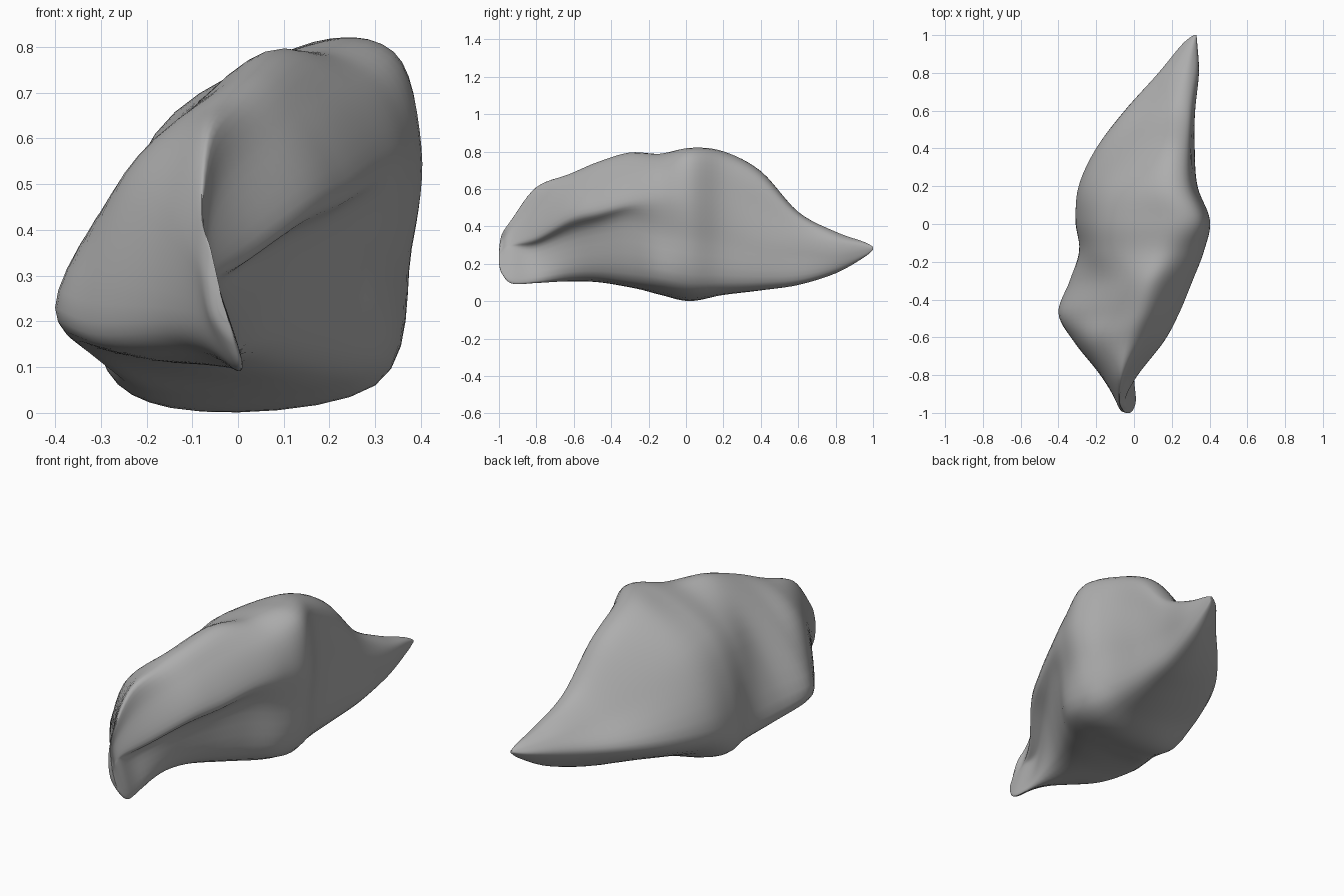
import bpy
import bmesh
import math
from mathutils import Vector

STEPS = 6

# Remove the default object
cube = bpy.data.objects.get("Cube")
if cube:
    bpy.data.objects.remove(cube, do_unlink=True)

# Rails run front to back through these stations (hundredths of a unit)
stations = [-93, -80, -62, -47, -30, -14, 2, 20, 40, 60, 80]


def rail(xs, zs):
    return [Vector((x, y, z)) / 100 for x, y, z in zip(xs, stations, zs)]


ridge = rail([-8, -7, -4, 1, 6, 11, 14, 11, 15, 20, 26],
             [44, 61, 68, 74, 79, 78, 80, 78, 68, 47, 37])
shoulder = rail([-7, -3, 8, 15, 22, 29, 34, 28, 28, 29, 31],
                [38, 50, 60, 66, 71, 74, 79, 77, 66, 46, 36])
brow = rail([-5, 2, 16, 24, 31, 37, 40, 33, 31, 32, 34],
            [31, 35, 45, 49, 54, 57, 58, 56, 48, 37, 32])
crease = rail([-4, -3, 7, 16, 26, 34, 38, 33, 32, 32, 34],
              [27, 28, 35, 39, 42, 38, 36, 33, 28, 25, 24])
chine = rail([1, 0, 1, 7, 18, 29, 30, 28, 28, 29, 31],
             [11, 11, 13, 13, 11, 9, 6, 7, 8, 10, 16])
keel = rail([-2, -6, -19, -24, -20, -14, -14, -2, 6, 13, 23],
            [11, 12, 12, 12, 9, 4, 1, 5, 8, 11, 16])
edge = rail([-8, -17, -32, -40, -34, -29, -31, -29, -20, -5, 13],
            [20, 20, 20, 23, 19, 16, 18, 21, 23, 24, 25])
flank = rail([-10, -16, -24, -24, -17, -18, -18, -16, -6, 7, 18],
             [34, 44, 52, 52, 57, 59, 61, 57, 48, 37, 33])
rails = [ridge, shoulder, brow, crease, chine, keel, edge, flank]
sections = [list(points) for points in zip(*rails)]


def shrink(section, goal, y, amount):
    """Copy a section, drawn in towards a goal point at a new depth."""
    result = []
    for point in section:
        moved = point.lerp(goal, amount)
        moved.y = y
        result.append(moved)
    return result


# Rounded front fin and rear tip
fin = Vector((-0.03, -1, 0.23))
tip = Vector((0.33, 1, 0.285))
front, back = sections[0], sections[-1]
sections.insert(0, shrink(front, fin, -0.985, 0.4))
sections.insert(0, shrink(front, fin, -1, 0.8))
sections.append(shrink(back, tip, 0.95, 0.62))
sections.append(shrink(back, tip, 1, 0.93))


def spline(points, closed):
    """Points along a smooth curve through the given ones."""
    count = len(points)

    def pick(i):
        return points[i % count if closed else max(0, min(count - 1, i))]

    result = []
    for i in range(count if closed else count - 1):
        a, b, c, d = (pick(i + k) for k in (-1, 0, 1, 2))
        for step in range(STEPS):
            t = step / STEPS
            start, end = (c - a) / 2, (d - b) / 2
            result.append(b + start * t
                          + (3 * (c - b) - 2 * start - end) * t ** 2
                          + (2 * (b - c) + start + end) * t ** 3)
    if not closed:
        result.append(points[-1].copy())
    return result


# Loft: smooth every rail lengthwise, then every section around
long_rails = [spline(list(points), False) for points in zip(*sections)]
loops = [spline(list(points), True) for points in zip(*long_rails)]

bm = bmesh.new()
rings = [[bm.verts.new(p) for p in loop] for loop in loops]
for ring, following in zip(rings, rings[1:]):
    for i in range(len(ring)):
        j = (i + 1) % len(ring)
        bm.faces.new((ring[i], ring[j], following[j], following[i]))
bm.faces.new(rings[0])
bm.faces.new(rings[-1])
bmesh.ops.recalc_face_normals(bm, faces=bm.faces[:])

mesh = bpy.data.meshes.new("stone_body")
bm.to_mesh(mesh)
bm.free()
stone = bpy.data.objects.new("stone_body", mesh)
bpy.context.collection.objects.link(stone)

# Plain grey stone
grey = bpy.data.materials.new("stone_grey")
grey.use_nodes = True
colour = (0.42, 0.42, 0.42, 1)
grey.diffuse_color = colour
grey.node_tree.nodes["Principled BSDF"].inputs["Base Color"].default_value = colour
mesh.materials.append(grey)

bpy.context.view_layer.objects.active = stone
stone.select_set(True)
bpy.ops.object.shade_smooth_by_angle(angle=math.radians(50))
